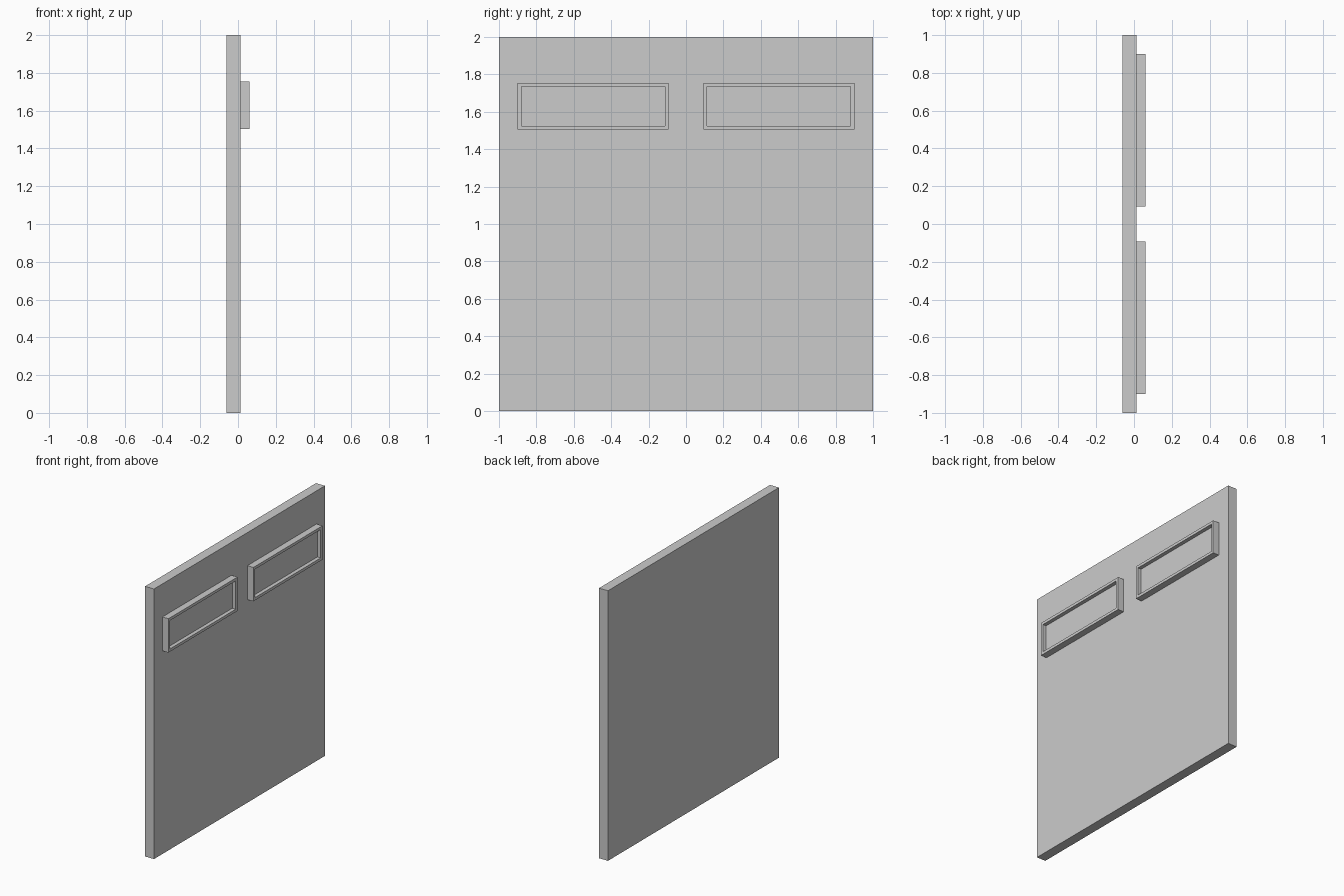
import bpy
import bmesh
from mathutils import Matrix, Vector

if "Cube" in bpy.data.objects:
    bpy.data.objects.remove(bpy.data.objects["Cube"])


def box(name, lo, hi, inset=0.0, depth=0.0):
    """Box between two corners; optionally its +x face is inset and recessed."""
    lo, hi = Vector(lo), Vector(hi)
    bm = bmesh.new()
    bmesh.ops.create_cube(bm, size=1, matrix=Matrix.Translation((lo + hi) / 2)
                          @ Matrix.Diagonal((*(hi - lo), 1)))
    if inset:
        bm.normal_update()
        face = max(bm.faces, key=lambda f: f.normal.x)
        bmesh.ops.inset_region(bm, faces=[face], thickness=inset)
        # sink the inner face with straight walls
        inner = bmesh.ops.extrude_discrete_faces(bm, faces=[face])["faces"][0]
        bmesh.ops.translate(bm, verts=inner.verts, vec=(-depth, 0, 0))
    bmesh.ops.recalc_face_normals(bm, faces=bm.faces)
    mesh = bpy.data.meshes.new(name)
    bm.to_mesh(mesh)
    bm.free()
    obj = bpy.data.objects.new(name, mesh)
    bpy.context.collection.objects.link(obj)
    return obj


# Flat door slab
box("door_panel", (-0.061, -1, 0), (0.012, 1, 2))

# Two raised window frames with recessed panes, mirrored across the door
window = box("window_frames", (0.012, 0.093, 1.504), (0.061, 0.901, 1.755),
             inset=0.029, depth=0.028)
mirror = window.modifiers.new("mirror", 'MIRROR')
mirror.use_axis = (False, True, False)
